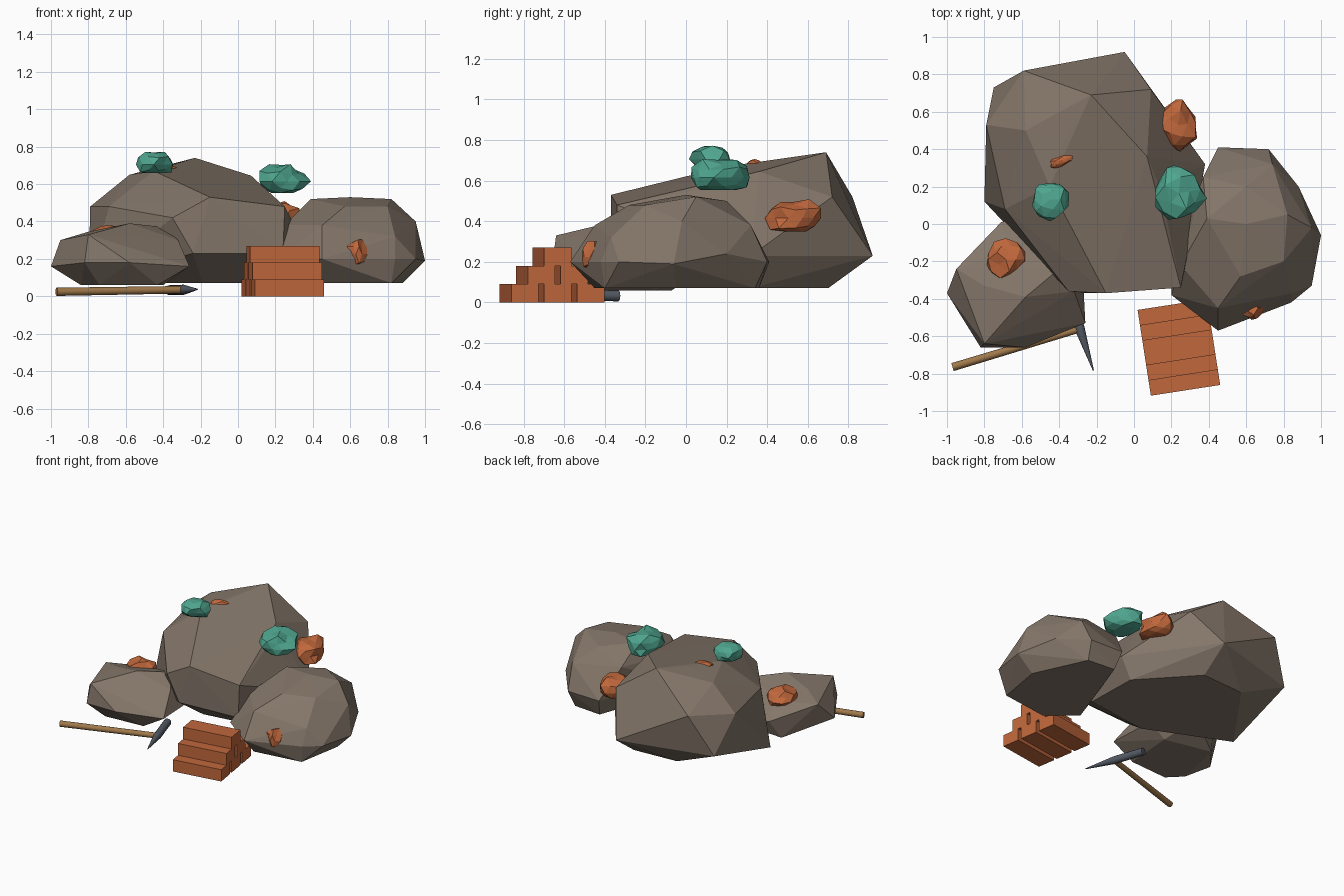
import bpy
import bmesh
import random
from math import radians
from mathutils import Vector, Matrix

default_cube = bpy.data.objects.get("Cube")
if default_cube:
    bpy.data.objects.remove(default_cube, do_unlink=True)

random.seed(4)


def make_material(name, colour):
    material = bpy.data.materials.new(name)
    material.use_nodes = True
    rgba = (*colour, 1)
    material.diffuse_color = rgba
    shader = material.node_tree.nodes["Principled BSDF"]
    shader.inputs["Base Color"].default_value = rgba
    shader.inputs["Roughness"].default_value = 0.9
    return material


stone = make_material("stone_brown", (0.23, 0.181, 0.142))
copper = make_material("copper_orange", (0.53, 0.137, 0.045))
teal = make_material("oxidised_teal", (0.078, 0.38, 0.275))
wood = make_material("handle_wood", (0.35, 0.19, 0.07))
iron = make_material("dark_iron", (0.09, 0.105, 0.13))


def finish(bm, name, material):
    """Turn a bmesh into a flat shaded object of one colour."""
    bmesh.ops.recalc_face_normals(bm, faces=bm.faces)
    mesh = bpy.data.meshes.new(name)
    bm.to_mesh(mesh)
    bm.free()
    mesh.materials.append(material)
    obj = bpy.data.objects.new(name, mesh)
    bpy.context.collection.objects.link(obj)
    return obj


def boulder(name, corners):
    """Faceted boulder: the convex hull of its corners."""
    bm = bmesh.new()
    for corner in corners:
        bm.verts.new(corner)
    bmesh.ops.convex_hull(bm, input=bm.verts)
    loose = [vert for vert in bm.verts if not vert.link_faces]
    bmesh.ops.delete(bm, geom=loose, context="VERTS")
    return finish(bm, name, stone)


def nugget(name, centre, size, material, turn=0):
    """Small lump of ore: a jittered icosphere with a flattened base."""
    bm = bmesh.new()
    bmesh.ops.create_icosphere(bm, subdivisions=2, radius=1)
    for vert in bm.verts:
        vert.co *= random.uniform(0.8, 1.14)
        vert.co.z = max(vert.co.z, -0.65)
    bmesh.ops.scale(bm, vec=size, verts=bm.verts)
    bmesh.ops.rotate(bm, matrix=Matrix.Rotation(radians(turn), 3, "Z"), verts=bm.verts)
    bmesh.ops.translate(bm, vec=centre, verts=bm.verts)
    return finish(bm, name, material)


def rod(name, start, end, start_radius, end_radius, material):
    """Round rod between two points, smooth along its side."""
    start, end = Vector(start), Vector(end)
    axis = end - start
    bm = bmesh.new()
    bmesh.ops.create_cone(bm, cap_ends=True, segments=12, radius1=start_radius,
                          radius2=end_radius, depth=axis.length)
    for face in bm.faces:
        face.smooth = len(face.verts) == 4
    turn = axis.to_track_quat("Z", "Y").to_matrix().to_4x4()
    bm.transform(Matrix.Translation((start + end) / 2) @ turn)
    return finish(bm, name, material)


# Large boulder at the back
boulder("large_boulder", [
    # crown
    (-0.23, 0.69, 0.74), (0.07, 0.36, 0.645), (-0.37, 0.45, 0.7),
    (-0.45, 0.2, 0.67), (-0.15, -0.37, 0.53), (0.14, 0.2, 0.58),
    (-0.58, 0.5, 0.65),
    # shoulders
    (-0.59, 0.82, 0.52), (-0.79, 0.53, 0.48), (-0.69, 0.08, 0.48),
    (-0.35, -0.36, 0.42), (0.25, -0.34, 0.48), (-0.75, 0.73, 0.22),
    (-0.38, 0.79, 0.54), (0.09, 0.72, 0.52), (0.18, 0.58, 0.38),
    # lower rim
    (-0.05, 0.92, 0.23), (0.38, 0.32, 0.23),
    (-0.24, -0.37, 0.23), (0.24, -0.34, 0.23),
    # underside
    (-0.19, -0.15, 0.07), (0.31, -0.08, 0.07), (0.3, 0.32, 0.07),
    (-0.05, 0.7, 0.07), (-0.4, 0.68, 0.07), (-0.8, 0.12, 0.07),
])

# Boulder on the left
boulder("left_boulder", [
    # crown
    (0.6, 0.2, 0.5), (0.39, 0.03, 0.52), (0.6, 0.0, 0.53),
    (0.57, -0.28, 0.48), (0.82, 0.05, 0.52), (0.8, -0.2, 0.48),
    # shoulders
    (0.95, -0.02, 0.4), (0.37, 0.25, 0.42), (0.25, -0.22, 0.38),
    (0.74, 0.32, 0.38), (0.45, -0.45, 0.38), (0.84, -0.37, 0.32),
    # lower rim
    (0.45, 0.41, 0.2), (0.72, 0.4, 0.2), (0.88, 0.2, 0.24),
    (1.0, -0.06, 0.19), (0.95, -0.33, 0.2), (0.84, -0.42, 0.2),
    (0.45, -0.57, 0.2), (0.2, -0.38, 0.2), (0.2, -0.18, 0.2),
    # underside
    (0.88, -0.05, 0.07), (0.82, -0.4, 0.07), (0.45, -0.45, 0.07),
    (0.25, -0.28, 0.07), (0.48, 0.36, 0.07), (0.7, 0.34, 0.07),
])

# Low boulder on the right
boulder("right_boulder", [
    # crown
    (-0.58, -0.39, 0.39), (-0.67, -0.13, 0.3), (-0.4, -0.24, 0.37),
    (-0.8, -0.33, 0.345), (-0.32, -0.36, 0.3),
    # shoulders
    (-0.95, -0.24, 0.3), (-0.8, -0.64, 0.33), (-0.71, 0.01, 0.2),
    # lower rim
    (-1.0, -0.37, 0.16), (-0.82, -0.66, 0.18), (-0.58, -0.66, 0.18),
    (-0.26, -0.53, 0.16), (-0.28, -0.15, 0.16), (-0.5, 0.08, 0.16),
    # underside
    (-0.84, -0.45, 0.06), (-0.74, -0.55, 0.06), (-0.43, -0.53, 0.06),
    (-0.4, -0.15, 0.06), (-0.76, -0.07, 0.06),
])

# Ore lumps resting on and set into the boulders
nugget("teal_ore_crown", (-0.45, 0.13, 0.705), (0.1, 0.105, 0.072), teal)
nugget("teal_ore_middle", (0.24, 0.165, 0.615), (0.136, 0.158, 0.095), teal, 10)
nugget("copper_ore_back", (0.235, 0.53, 0.415), (0.118, 0.138, 0.1), copper, 5)
nugget("copper_ore_right", (-0.685, -0.19, 0.305), (0.1, 0.11, 0.075), copper)
nugget("copper_ore_left", (0.63, -0.45, 0.225), (0.058, 0.065, 0.085), copper)
nugget("copper_ore_chip", (-0.385, 0.34, 0.676), (0.075, 0.032, 0.028), copper, 22)

# Stepped stack of ingots with narrow gaps, one fewer in each layer
INGOT = Vector((0.375, 0.136, 0.09))
PITCH = 0.164
stack = Matrix.Translation((0.24, -0.66, 0)) @ Matrix.Rotation(radians(8.8), 4, "Z")
for layer in range(3):
    count = 3 - layer
    for i in range(count):
        bm = bmesh.new()
        bmesh.ops.create_cube(bm, size=1)
        bmesh.ops.scale(bm, vec=INGOT, verts=bm.verts)
        offset = (0, (i - (count - 1) / 2) * PITCH, (layer + 0.5) * INGOT.z)
        bmesh.ops.translate(bm, vec=offset, verts=bm.verts)
        bm.transform(stack)
        finish(bm, f"ingot_{layer + 1}_{i + 1}", copper)

# Pick lying on the ground: handle, blunt poll and tapered spike
joint = Vector((-0.29, -0.56, 0.035))
spike_direction = Vector((0.31, -0.95, 0.01))
rod("pick_handle", (-0.97, -0.765, 0.024), joint, 0.022, 0.02, wood)
rod("pick_poll", joint - spike_direction * 0.24, joint, 0.027, 0.027, iron)
rod("pick_spike", joint, joint + spike_direction * 0.235, 0.027, 0.003, iron)
